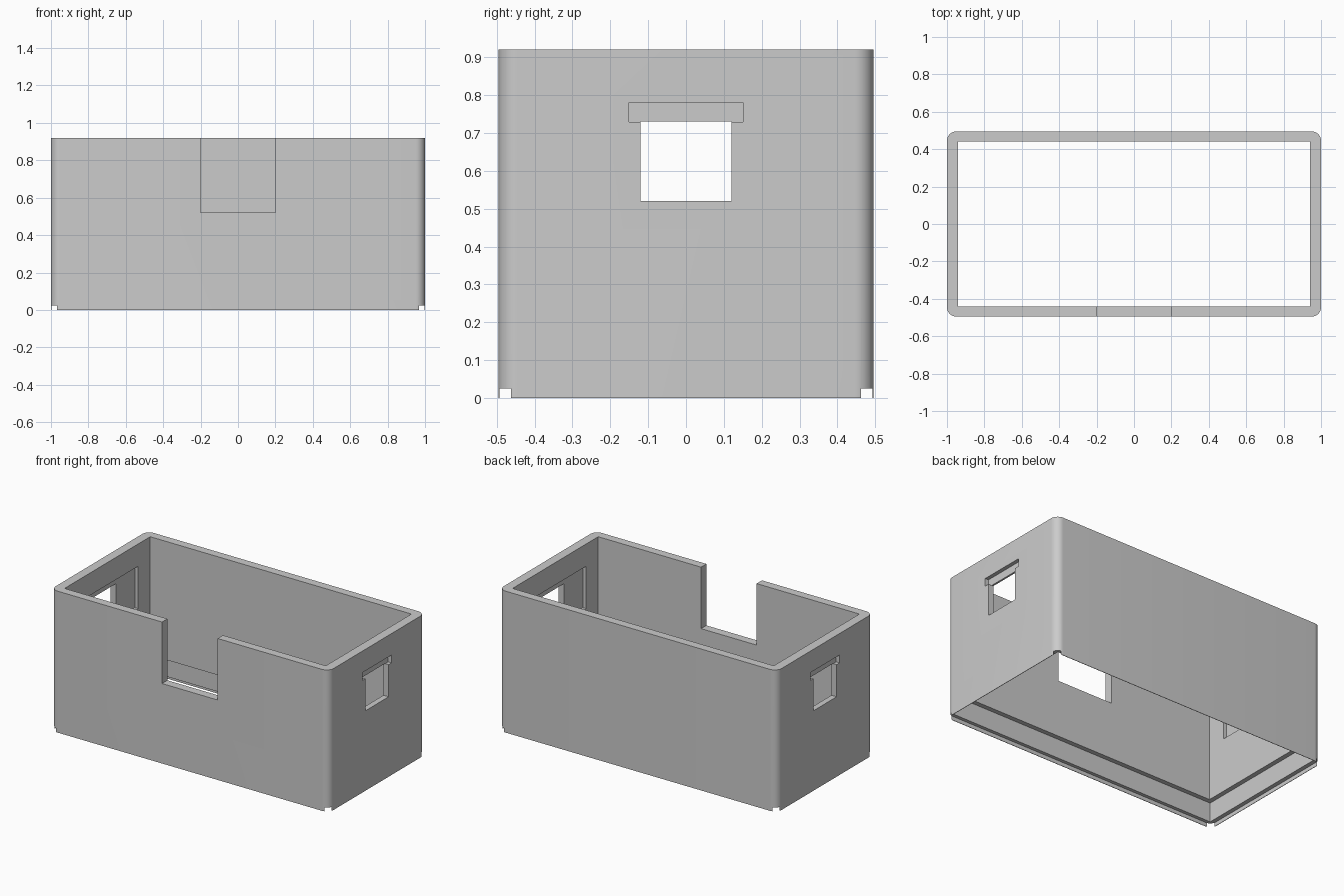
import bpy
import bmesh
import math

old = bpy.data.objects.get("Cube")
if old:
    bpy.data.objects.remove(old, do_unlink=True)

HALF_X, HALF_Y, HEIGHT, RADIUS = 1.0, 0.495, 0.92, 0.05

grey = bpy.data.materials.new("plain_grey")
grey.use_nodes = True
colour = (0.6, 0.6, 0.6, 1)
grey.diffuse_color = colour
grey.node_tree.nodes["Principled BSDF"].inputs["Base Color"].default_value = colour


def box(name, xs, ys, zs):
    """Box between pairs of limits on each axis."""
    bm = bmesh.new()
    bmesh.ops.create_cube(bm, size=1)
    for v in bm.verts:
        v.co = [lim[0] if c < 0 else lim[1] for c, lim in zip(v.co, (xs, ys, zs))]
    mesh = bpy.data.meshes.new(name)
    bm.to_mesh(mesh)
    bm.free()
    obj = bpy.data.objects.new(name, mesh)
    bpy.context.collection.objects.link(obj)
    return obj


def cut(target, xs, ys, zs):
    """Subtract a box from the target and discard the cutter."""
    cutter = box("cutter", xs, ys, zs)
    cutter.hide_render = True
    mod = target.modifiers.new("cut", 'BOOLEAN')
    mod.operation = 'DIFFERENCE'
    mod.solver = 'EXACT'
    mod.object = cutter
    bpy.context.view_layer.objects.active = target
    bpy.ops.object.modifier_apply(modifier=mod.name)
    bpy.data.objects.remove(cutter, do_unlink=True)


def sym(half):
    return (-half, half)


# Enclosure block with rounded upright corners
shell = box("enclosure_shell", sym(HALF_X), sym(HALF_Y), (0, HEIGHT))
bm = bmesh.new()
bm.from_mesh(shell.data)
upright = [e for e in bm.edges if abs(e.verts[0].co.z - e.verts[1].co.z) > 0.5]
bmesh.ops.bevel(bm, geom=upright, offset=RADIUS, segments=10, profile=0.5, affect='EDGES')
bm.to_mesh(shell.data)
bm.free()
shell.data.materials.append(grey)

# Open interior, then the two stepped seats at the bottom
cut(shell, sym(0.94), sym(0.44), (-0.1, 1.1))
cut(shell, sym(0.97), sym(0.47), (-0.1, 0.15))
cut(shell, sym(0.997), sym(0.492), (-0.1, 0.025))

# Notch in the front wall
cut(shell, sym(0.2), (-0.6, -0.4), (0.52, 1.1))

# End windows: through opening, outer slot above it, shallow inner pocket
for side in (-1, 1):
    def span(a, b):
        return tuple(sorted((side * a, side * b)))
    cut(shell, span(0.9, 1.1), sym(0.12), (0.52, 0.73))
    cut(shell, span(0.975, 1.1), sym(0.15), (0.73 - 0.001, 0.78))
    cut(shell, span(0.9, 0.963), sym(0.315), (0.5, 0.775))

# Smooth only the rounded corners
bpy.ops.object.select_all(action='DESELECT')
shell.select_set(True)
bpy.context.view_layer.objects.active = shell
bpy.ops.object.shade_smooth_by_angle(angle=math.radians(30))
